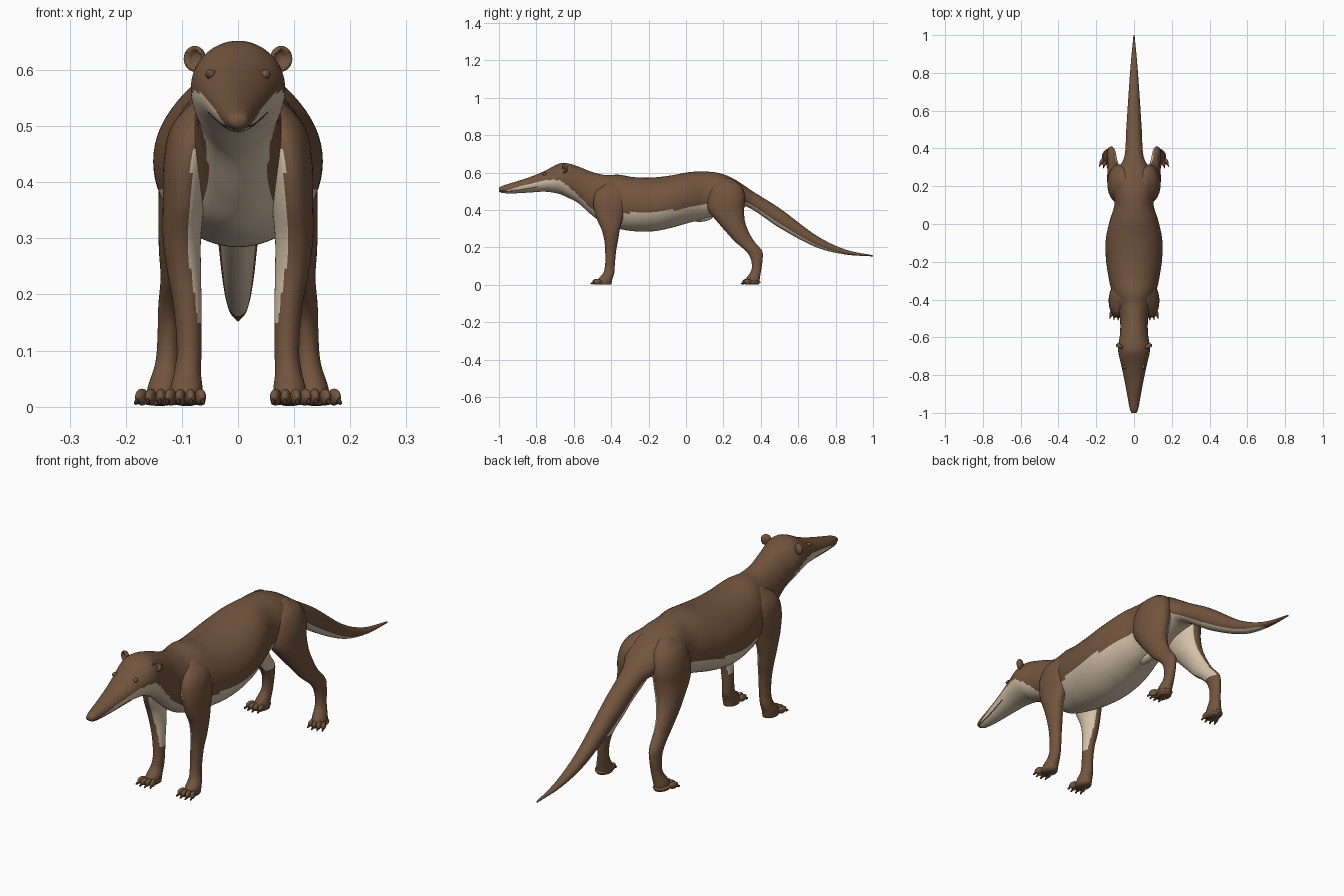
import bpy, bmesh, math
from mathutils import Vector, Matrix

cube = bpy.data.objects.get("Cube")
if cube:
    bpy.data.objects.remove(cube, do_unlink=True)


def material(name, rgb):
    mat = bpy.data.materials.new(name)
    mat.use_nodes = True
    mat.diffuse_color = (*rgb, 1)
    bsdf = next(n for n in mat.node_tree.nodes if n.type == 'BSDF_PRINCIPLED')
    bsdf.inputs["Base Color"].default_value = (*rgb, 1)
    return mat


BROWN = material("brown fur", (0.17, 0.09, 0.048))
CREAM = material("cream fur", (0.66, 0.54, 0.4))
DARK = material("dark claw", (0.05, 0.035, 0.027))
NOSE = material("nose skin", (0.09, 0.06, 0.05))


def sample(rows, t):
    """Smoothly interpolate rows of (key, values...) at key t."""
    def slope(i, c):
        a, b = rows[max(i - 1, 0)], rows[min(i + 1, len(rows) - 1)]
        return (b[c] - a[c]) / (b[0] - a[0])
    i = max(k for k in range(len(rows) - 1) if k == 0 or rows[k][0] <= t)
    p, q = rows[i], rows[i + 1]
    d = q[0] - p[0]
    u = (t - p[0]) / d
    out = []
    for c in range(1, len(p)):
        m, n = slope(i, c) * d, slope(i + 1, c) * d
        e = q[c] - p[c]
        out.append(p[c] + u * (m + u * (3 * e - 2 * m - n + u * (m + n - 2 * e))))
    return out


def finish(name, bm, mats, rule=None):
    bmesh.ops.recalc_face_normals(bm, faces=bm.faces)
    bm.normal_update()
    for f in bm.faces:
        f.smooth = True
        if rule:
            f.material_index = int(rule(f.calc_center_median(), f.normal))
    mesh = bpy.data.meshes.new(name)
    bm.to_mesh(mesh)
    bm.free()
    for m in mats:
        mesh.materials.append(m)
    obj = bpy.data.objects.new(name, mesh)
    bpy.context.collection.objects.link(obj)
    return obj


def loft(name, point, start, end, rings, sides, mats, rule):
    """Skin closed rings given by point(key, angle)."""
    bm = bmesh.new()
    loops = []
    for i in range(rings + 1):
        t = start + (end - start) * i / rings
        loops.append([bm.verts.new(point(t, math.tau * k / sides)) for k in range(sides)])
    for a, b in zip(loops, loops[1:]):
        for k in range(sides):
            j = (k + 1) % sides
            bm.faces.new((a[k], a[j], b[j], b[k]))
    bm.faces.new(loops[0])
    bm.faces.new(loops[-1])
    return finish(name, bm, mats, rule)


def ellipsoid(name, center, size, mat, turn=0, tilt=0, shape=None):
    bm = bmesh.new()
    bmesh.ops.create_uvsphere(bm, u_segments=20, v_segments=12, radius=1)
    if shape:
        for v in bm.verts:
            shape(v.co)
    bm.transform(Matrix.Translation(center) @ Matrix.Rotation(turn, 4, 'Z')
                 @ Matrix.Rotation(tilt, 4, 'X') @ Matrix.Diagonal((*size, 1)))
    return finish(name, bm, [mat])


# Head, trunk and tail: y, half width, bottom, top
SPINE = [
    (-1, .014, .5, .52), (-.98, .022, .491, .53), (-.9, .037, .49, .555),
    (-.82, .052, .495, .582), (-.75, .067, .498, .612), (-.68, .083, .487, .648),
    (-.64, .083, .47, .651), (-.58, .074, .44, .634), (-.5, .075, .37, .603),
    (-.43, .093, .32, .587), (-.36, .117, .3, .589), (-.28, .135, .287, .576),
    (-.18, .149, .286, .574), (-.08, .149, .305, .585), (.02, .128, .333, .603),
    (.1, .104, .353, .606), (.18, .108, .378, .597), (.25, .1, .405, .57),
    (.31, .072, .42, .532), (.36, .05, .4, .498), (.5, .041, .305, .41),
    (.7, .028, .2, .262), (.85, .017, .163, .19), (1, .003, .152, .158),
]
# Upper edge of the pale underside: y, height
PALE = [
    (-1, .485), (-.96, .505), (-.85, .536), (-.74, .56), (-.67, .555), (-.6, .5),
    (-.5, .405), (-.44, .365), (-.35, .38), (0, .408), (.1, .435), (.2, .44),
    (.3, .45), (.36, .42), (.5, .33), (.7, .214), (.85, .165), (.92, .14), (1, .1),
]


def body_point(y, a):
    w, low, high = sample(SPINE, y)
    return Vector((w * math.cos(a), y, (low + high) / 2 + (high - low) / 2 * math.sin(a)))


loft("body", body_point, -1, 1, 240, 64, [BROWN, CREAM],
     lambda c, n: c.z < sample(PALE, c.y)[0])

# Legs: height, centre x, centre y, half width, half depth
FRONT = [
    (.003, .092, -.437, .028, .038), (.03, .092, -.432, .029, .038),
    (.06, .09, -.414, .024, .03), (.1, .087, -.407, .022, .026),
    (.18, .09, -.403, .025, .029), (.24, .096, -.4, .03, .037),
    (.3, .1, -.403, .034, .05), (.36, .097, -.408, .037, .072),
    (.44, .09, -.405, .042, .09), (.5, .076, -.4, .042, .08), (.55, .055, -.39, .02, .03),
]
REAR = [
    (.003, .135, .353, .028, .038), (.03, .134, .357, .028, .037),
    (.08, .126, .376, .021, .026), (.14, .122, .378, .021, .032),
    (.18, .119, .364, .023, .043), (.23, .112, .315, .026, .052),
    (.28, .107, .277, .034, .06), (.34, .095, .24, .047, .075),
    (.4, .085, .215, .056, .096), (.47, .08, .215, .058, .1),
    (.53, .068, .215, .049, .08), (.57, .05, .21, .02, .03),
]


def leg(name, rows, side, pale_from):
    def point(z, a):
        x, y, rx, ry = sample(rows, z)
        return Vector((side * (x + rx * math.cos(a)), y + ry * math.sin(a), z))

    def inner(c, n):
        taper = min(.3, (c.z - pale_from) * 3)
        return c.z > pale_from and n.x * side < taper - .75

    loft(name, point, rows[0][0], rows[-1][0], 90, 40, [BROWN, CREAM], inner)


def foot(name, side, x, y, splay):
    ellipsoid(name + "_pad", (side * x, y, .014), (.031, .042, .013), BROWN, side * splay)
    for i in range(4):
        fan = (i - 1.5) / 1.5
        angle = side * (splay + fan * .25)
        ahead = Vector((math.sin(angle), -math.cos(angle), 0))
        base = Vector((side * (x + fan * .019), y, .017))
        reach = .037 - .007 * abs(fan)
        ellipsoid(f"{name}_toe_{i + 1}", base + ahead * reach, (.0095, .021, .015), BROWN, angle)
        ellipsoid(f"{name}_claw_{i + 1}", base + ahead * (reach + .021) - Vector((0, 0, .008)),
                  (.0035, .01, .005), DARK, angle, .35)


def cup(co):
    # Hollow the front of the ear, leaving a rounded rim
    if co.y < 0:
        co.y = -.9 * co.y if co.x ** 2 + co.z ** 2 < .5 else co.y


for side, label in ((1, "left"), (-1, "right")):
    leg(f"{label}_front_leg", FRONT, side, .15)
    leg(f"{label}_rear_leg", REAR, side, .17)
    foot(f"{label}_front_foot", side, .092, -.445, .05)
    foot(f"{label}_rear_foot", side, .139, .357, .2)
    ellipsoid(f"{label}_ear", (side * .077, -.648, .62), (.021, .014, .023), BROWN,
              side * .45, 0, cup)
    # Eye and brow sit on the head surface
    angle = .75 if side > 0 else math.pi - .75
    eye = body_point(-.755, angle)
    ellipsoid(f"{label}_eye_lid", eye, (.009, .013, .009), BROWN, side * .4)
    ellipsoid(f"{label}_eye", eye + Vector((side * .003, -.006, 0)), (.006, .007, .006),
              NOSE, side * .4)
    # Thin mouth line along the snout
    curve = bpy.data.curves.new(f"{label}_mouth_line", 'CURVE')
    curve.dimensions = '3D'
    curve.bevel_depth = .0016
    line = curve.splines.new('POLY')
    line.points.add(12)
    for i, p in enumerate(line.points):
        a = -.6 + .012 * i
        p.co = (*body_point(-.985 + .016 * i, a if side > 0 else math.pi - a), 1)
    curve.materials.append(NOSE)
    bpy.context.collection.objects.link(bpy.data.objects.new(curve.name, curve))

ellipsoid("nose", (0, -.986, .511), (.014, .014, .012), NOSE)
ellipsoid("belly_fold", (0, .09, .358), (.022, .055, .02), CREAM, 0, .15)
